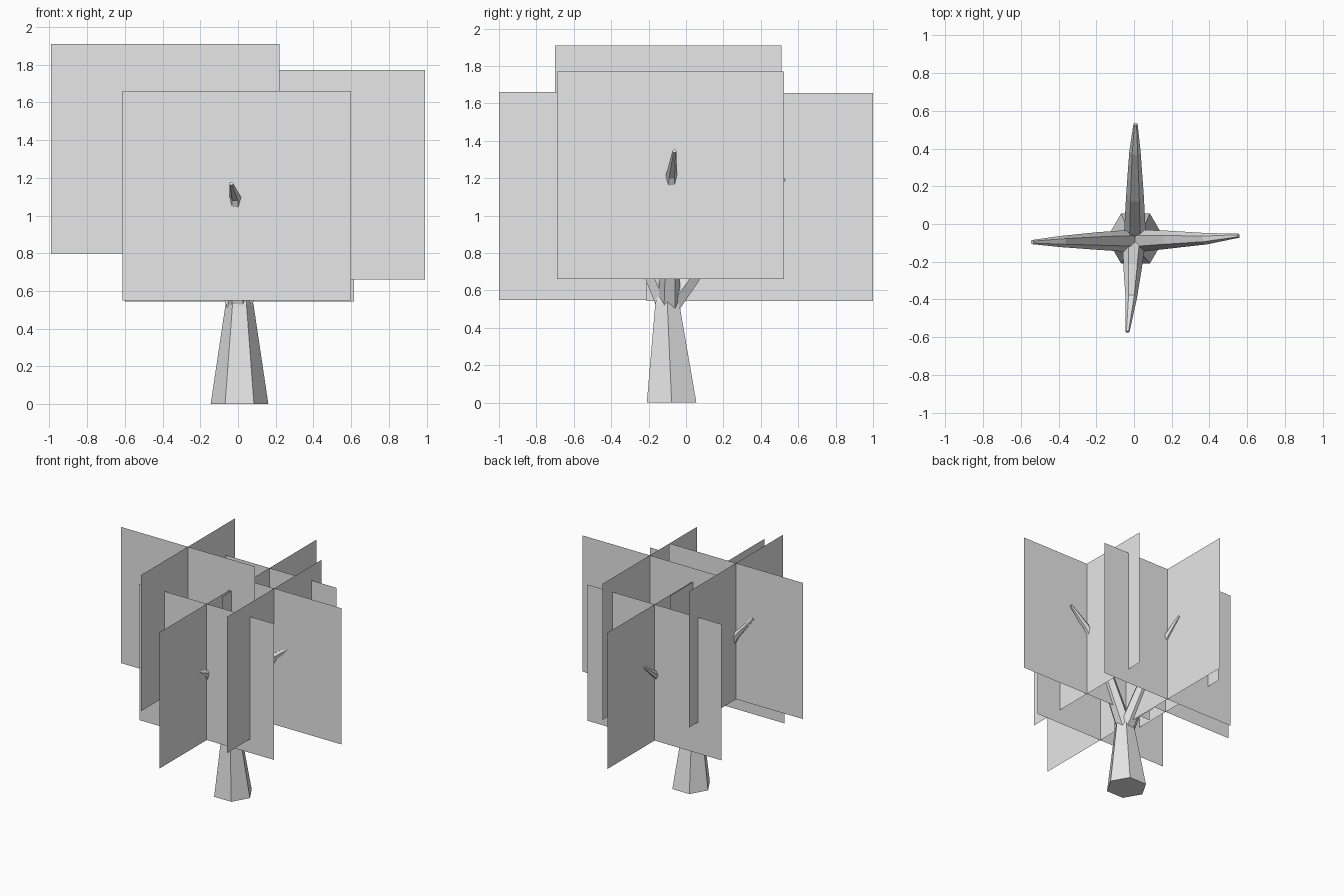
import bpy, bmesh, math
from mathutils import Vector

if "Cube" in bpy.data.objects:
    bpy.data.objects.remove(bpy.data.objects["Cube"])

grey = bpy.data.materials.new("plain_grey")
grey.diffuse_color = (0.8, 0.8, 0.8, 1)
grey.use_nodes = True
grey.node_tree.nodes["Principled BSDF"].inputs["Base Color"].default_value = grey.diffuse_color


def finish(name, bm):
    me = bpy.data.meshes.new(name)
    bm.to_mesh(me)
    bm.free()
    me.materials.append(grey)
    ob = bpy.data.objects.new(name, me)
    bpy.context.collection.objects.link(ob)
    return ob


def limb(name, points, radii, level=False, sides=6):
    """Tapered six-sided tube through the points."""
    bm = bmesh.new()
    pts = [Vector(p) for p in points]
    rings = []
    for i, p in enumerate(pts):
        d = (pts[min(i + 1, len(pts) - 1)] - pts[max(i - 1, 0)]).normalized()
        if level:
            u, v = Vector((1, 0, 0)), Vector((0, 1, 0))
        else:
            u = d.cross(Vector((0, 0, 1))).normalized()
            v = d.cross(u)
        rings.append([bm.verts.new(p + radii[i] * (math.cos(a) * u + math.sin(a) * v))
                      for a in (k * math.tau / sides for k in range(sides))])
    for a, b in zip(rings, rings[1:]):
        for k in range(sides):
            j = (k + 1) % sides
            bm.faces.new((a[k], a[j], b[j], b[k]))
    bm.faces.new(rings[0][::-1])
    bm.faces.new(rings[-1])
    bmesh.ops.recalc_face_normals(bm, faces=bm.faces)
    return finish(name, bm)


def foliage(name, x, y, z):
    """Two crossed upright cards."""
    w, h = 0.606, 0.555
    bm = bmesh.new()
    for dx, dy in ((w, 0), (0, w)):
        bm.faces.new([bm.verts.new((x + s * dx, y + s * dy, z + t * h))
                      for s, t in ((-1, -1), (1, -1), (1, 1), (-1, 1))])
    return finish(name, bm)


# trunk
limb("trunk", [(0.008, -0.077, 0), (0.008, -0.1, 0.53), (0.005, -0.09, 0.62)],
     [0.153, 0.074, 0.055], level=True)

# branches
r = [0.06, 0.047, 0.03, 0.011]
limb("front_branch", [(0, -0.1, 0.51), (-0.008, -0.25, 0.86),
                      (-0.015, -0.395, 1.10), (-0.035, -0.572, 1.17)], r)
limb("back_branch", [(0.005, -0.09, 0.51), (0.005, 0.15, 0.84),
                     (0.005, 0.385, 1.08), (0.008, 0.53, 1.195)], r)
limb("right_branch", [(0.01, -0.09, 0.51), (0.19, -0.083, 0.90),
                      (0.385, -0.078, 1.215), (0.555, -0.062, 1.345)], r)
limb("left_branch", [(0, -0.09, 0.51), (-0.19, -0.09, 0.95),
                     (-0.385, -0.093, 1.32), (-0.54, -0.096, 1.50)], r)

# crossed foliage cards
foliage("left_foliage", -0.385, -0.095, 1.355)
foliage("right_foliage", 0.385, -0.083, 1.217)
foliage("front_foliage", -0.006, -0.394, 1.105)
foliage("back_foliage", 0.008, 0.394, 1.10)
